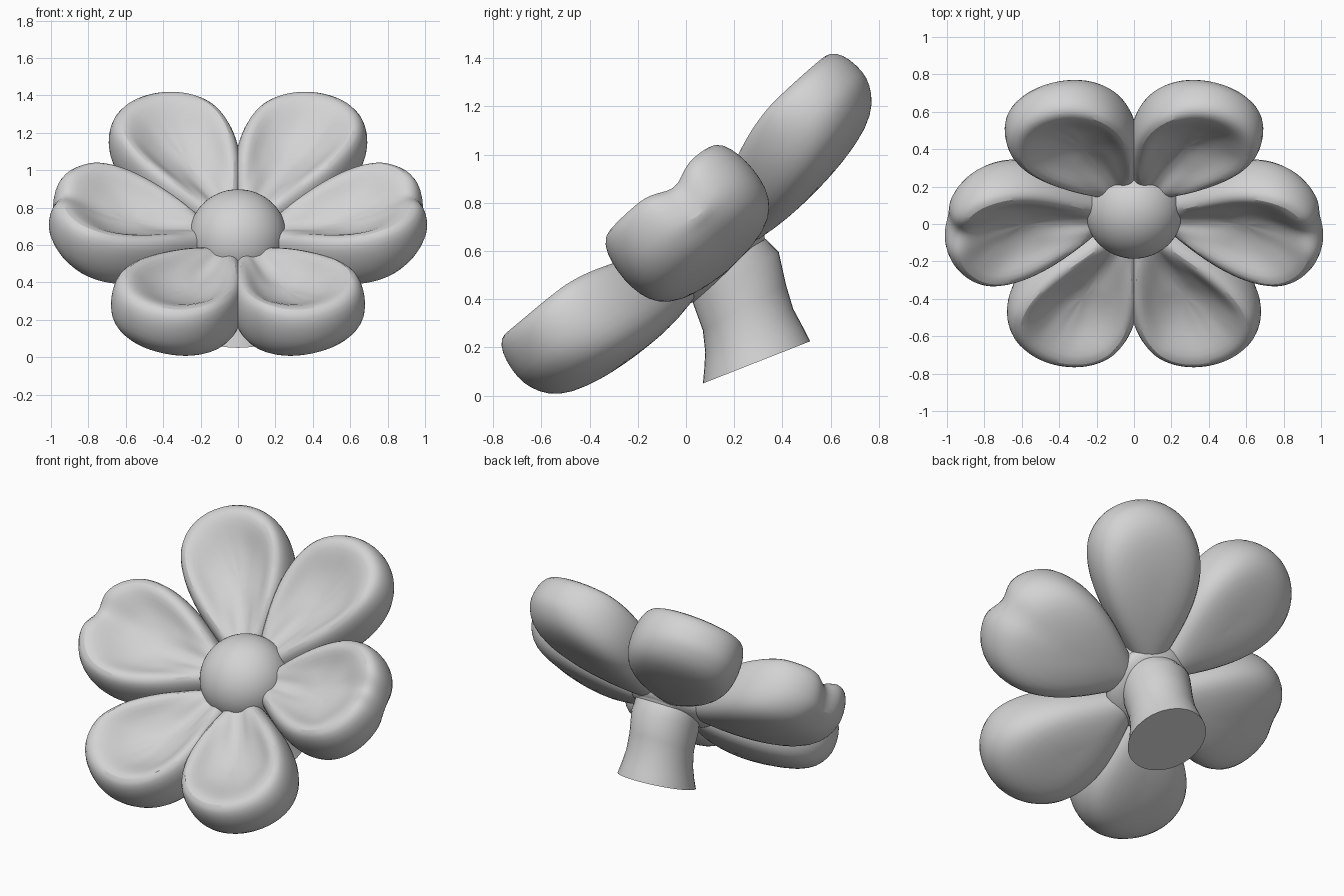
import bpy, bmesh
from math import sin, cos, pi, radians, exp
from mathutils import Vector

cube = bpy.data.objects.get("Cube")
if cube:
    bpy.data.objects.remove(cube)

# One plain clay colour
clay = bpy.data.materials.new("clay_grey")
clay.use_nodes = True
clay.diffuse_color = (0.65, 0.65, 0.65, 1)
clay.node_tree.nodes["Principled BSDF"].inputs["Base Color"].default_value = clay.diffuse_color

# Tilted flower frame: across, up the disc, and out of its face
TILT = radians(40)
CENTRE = Vector((0, 0.13, 0.55))
ACROSS = Vector((1, 0, 0))
UP = Vector((0, cos(TILT), sin(TILT)))
OUT = Vector((0, -sin(TILT), cos(TILT)))


def loft(name, rings, smooth_levels=1, mirror=False):
    """Skin rings of points; a ring of one point closes as a fan, others get a cap."""
    bm = bmesh.new()
    loops = [[bm.verts.new(p) for p in ring] for ring in rings]
    for a, b in zip(loops, loops[1:]):
        n = max(len(a), len(b))
        for i in range(n):
            j = (i + 1) % n
            if len(a) == 1:
                bm.faces.new((a[0], b[i], b[j]))
            elif len(b) == 1:
                bm.faces.new((a[i], a[j], b[0]))
            else:
                bm.faces.new((a[i], a[j], b[j], b[i]))
    for end in (loops[0], loops[-1]):
        if len(end) > 1:
            bm.faces.new(end)
    bmesh.ops.recalc_face_normals(bm, faces=bm.faces)
    mesh = bpy.data.meshes.new(name)
    bm.to_mesh(mesh)
    bm.free()
    mesh.materials.append(clay)
    obj = bpy.data.objects.new(name, mesh)
    bpy.context.collection.objects.link(obj)
    if smooth_levels:
        sub = obj.modifiers.new("soften", "SUBSURF")
        sub.levels = sub.render_levels = smooth_levels
    if mirror:
        obj.modifiers.new("other_side", "MIRROR").use_mirror_merge = False
    return obj


# Puffy petal section from dished middle, over the rim, to the underside middle
SECTION = [(0, .07), (.2, .075), (.4, .095), (.55, .13), (.7, .17), (.82, .185), (.92, .16),
           (.98, .1), (1, .02), (.97, -.06), (.88, -.12), (.7, -.16), (.4, -.175),
           (.2, -.178), (0, -.178)]
STEPS = 72


def petal(name, angle, length, width, thick, rise, bend=0, notch=0):
    along = ACROSS * cos(angle) + UP * sin(angle)
    side = UP * cos(angle) - ACROSS * sin(angle)
    rings = []
    for k, (r, h) in enumerate(SECTION):
        ring = []
        for i in range(STEPS if r else 1):
            t = 2 * pi * i / STEPS
            # Oval outline, pinched towards the flower's middle and slightly bowed
            u = 0.6 + r * (-0.05 - 0.5 * cos(t))
            inner = max(0, 1 - u)
            v = r * sin(t) * width * (1 - 0.39 * cos(t)) * (1 - 0.7 * inner ** 4)
            bow = bend * sin(pi * min(1, u))
            w = 0.02 + rise * u + h * thick * (1 - 0.75 * inner ** 3)
            # Long crease and fanned wrinkles on the face
            if k < 6:
                fade = max(0, 1 - abs(u - 0.5) / 0.4)
                w -= 0.012 * fade * exp(-(v / 0.025) ** 2)
                w += 0.006 * fade * cos(38 * v / (u + 0.1))
            # Heart-shaped dent at the tip, and a lower rim there
            dent = notch * exp(-((v - 0.05) / 0.08) ** 2) * max(0, min(1, (u - 0.7) / 0.25))
            if h > 0:
                w -= dent + 0.15 * max(0, u - 0.8)
            u -= 0.5 * dent
            ring.append(CENTRE + along * u * length + side * (v + bow) + OUT * w)
        rings.append(ring)
    return loft(name, rings, 1, True)


parts = [
    petal("upper_petals", radians(60), 1.02, 0.31, 1.0, 0.205, 0.03),
    petal("side_petals", radians(1), 0.975, 0.335, 1.1, 0.22, 0, 0.05),
    petal("lower_petals", radians(-60), 0.98, 0.318, 1.1, 0.155, -0.03),
]


def ball(name, centre, radius, flat):
    """Round ball, squashed along the flower's facing direction."""
    rings = []
    for k in range(17):
        a = pi * k / 16
        count = 32 if 0 < k < 16 else 1
        rings.append([centre + OUT * cos(a) * flat + (ACROSS * cos(b) + UP * sin(b)) * sin(a) * radius
                      for b in (2 * pi * i / 32 for i in range(count))])
    return loft(name, rings)


parts.append(ball("flower_centre", CENTRE + OUT * 0.11 + UP * 0.015, 0.265, 0.25))
parts.append(ball("petal_hub", CENTRE + OUT * 0.01, 0.26, 0.1))

# Stem: front and back edge of each ring (y, z), with its half width
stem_rings = []
for y0, z0, y1, z1, half in [(.03, .47, .33, .65, .2), (.03, .38, .385, .595, .2),
                             (.07, .27, .415, .46, .19), (.08, .18, .445, .36, .195),
                             (.075, .1, .485, .285, .21), (.07, .05, .515, .225, .225)]:
    mid = Vector((0, (y0 + y1) / 2, (z0 + z1) / 2))
    reach = Vector((0, (y1 - y0) / 2, (z1 - z0) / 2))
    stem_rings.append([mid + reach * cos(b) + ACROSS * half * sin(b)
                       for b in (2 * pi * i / 40 for i in range(40))])
parts.append(loft("stem", stem_rings, 0))

# Smooth shading, with the cut end of the stem left crisp
bpy.ops.object.select_all(action="DESELECT")
for o in parts:
    o.select_set(True)
bpy.context.view_layer.objects.active = parts[0]
bpy.ops.object.shade_smooth_by_angle(angle=radians(50))
